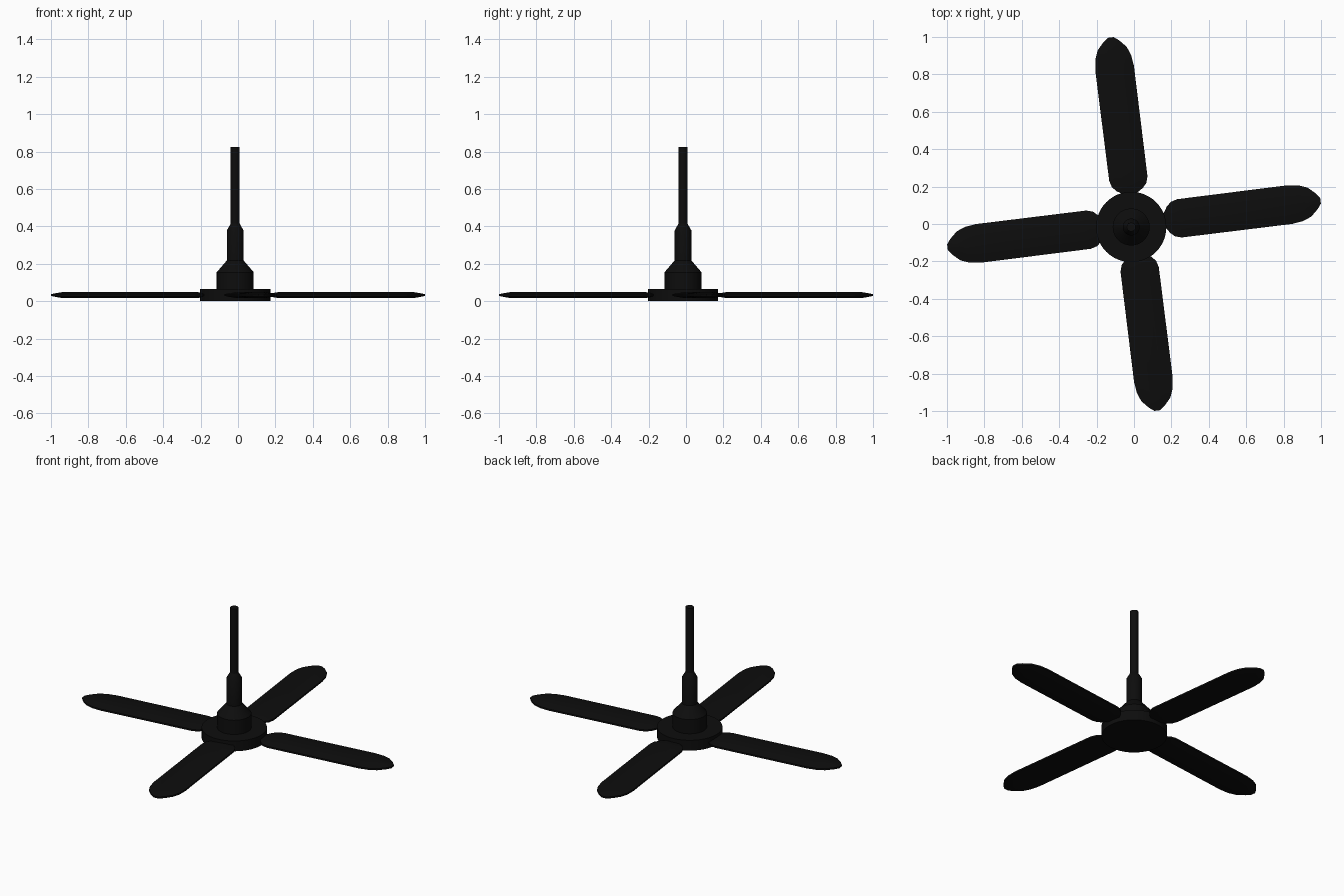
import bpy, bmesh, math
from mathutils import Matrix, Vector

cube = bpy.data.objects.get("Cube")
if cube:
    bpy.data.objects.remove(cube, do_unlink=True)

black = bpy.data.materials.new("matte black")
black.use_nodes = True
black.diffuse_color = (0.004, 0.004, 0.004, 1)
black.node_tree.nodes["Principled BSDF"].inputs["Base Color"].default_value = (0.004, 0.004, 0.004, 1)

AXIS = Vector((-0.015, -0.016, 0))  # centre of the motor and rod


def finish(bm, name):
    bmesh.ops.recalc_face_normals(bm, faces=bm.faces)
    mesh = bpy.data.meshes.new(name)
    bm.to_mesh(mesh)
    bm.free()
    mesh.materials.append(black)
    obj = bpy.data.objects.new(name, mesh)
    bpy.context.collection.objects.link(obj)
    bpy.ops.object.select_all(action="DESELECT")
    obj.select_set(True)
    bpy.context.view_layer.objects.active = obj
    bpy.ops.object.shade_smooth_by_angle(angle=math.radians(30))
    return obj


def loft(bm, rings):
    """Bridge equal rings of points and cap both ends."""
    loops = [[bm.verts.new(p) for p in ring] for ring in rings]
    n = len(loops[0])
    for a, b in zip(loops, loops[1:]):
        for i in range(n):
            j = (i + 1) % n
            bm.faces.new((a[i], a[j], b[j], b[i]))
    bm.faces.new(loops[0][::-1])
    bm.faces.new(loops[-1])


def turned(name, profile, sides):
    """Round part from (radius, height) pairs."""
    bm = bmesh.new()
    turns = [2 * math.pi * i / sides for i in range(sides)]
    loft(bm, [[AXIS + Vector((r * math.cos(t), r * math.sin(t), z)) for t in turns]
              for r, z in profile])
    return finish(bm, name)


# Motor and hanging rod
turned("hub_disc", [(0.188, 0), (0.188, 0.065)], 48)
turned("motor_housing", [(0.099, 0.06), (0.099, 0.155), (0.045, 0.218)], 32)
turned("rod_sleeve", [(0.045, 0.21), (0.045, 0.378), (0.024, 0.415)], 32)
turned("hanging_rod", [(0.024, 0.4), (0.024, 0.825)], 24)

# Blade: half outline as (distance, half width), mirrored, with softened edges
half = [(0.16, 0.03), (0.185, 0.07), (0.21, 0.093), (0.245, 0.103), (0.84, 0.104),
        (0.9, 0.096), (0.945, 0.078), (0.985, 0.042), (1.005, 0.015)]
layers = [(0, 0.005), (0.03, 0.011), (0.06, 0.016)]  # (inset, half thickness)
layers = [(i, -t) for i, t in reversed(layers)] + layers


def blade_ring(inset, z):
    k = 1 - inset / 0.104
    mid = (half[0][0] + half[-1][0]) / 2
    squeeze = 1 - inset / (half[-1][0] - mid)
    upper = [(mid + (u - mid) * squeeze, v * k) for u, v in half]
    outline = [(u, -v) for u, v in upper] + upper[::-1]
    return [Vector((u, v, 0.033 + z)) for u, v in outline]


for number in range(4):
    bm = bmesh.new()
    loft(bm, [blade_ring(i, z) for i, z in layers])
    turn = Matrix.Rotation(math.radians(7.1 + 90 * number), 4, "Z")
    bmesh.ops.transform(bm, matrix=turn, verts=bm.verts)
    finish(bm, f"blade_{number + 1}")
